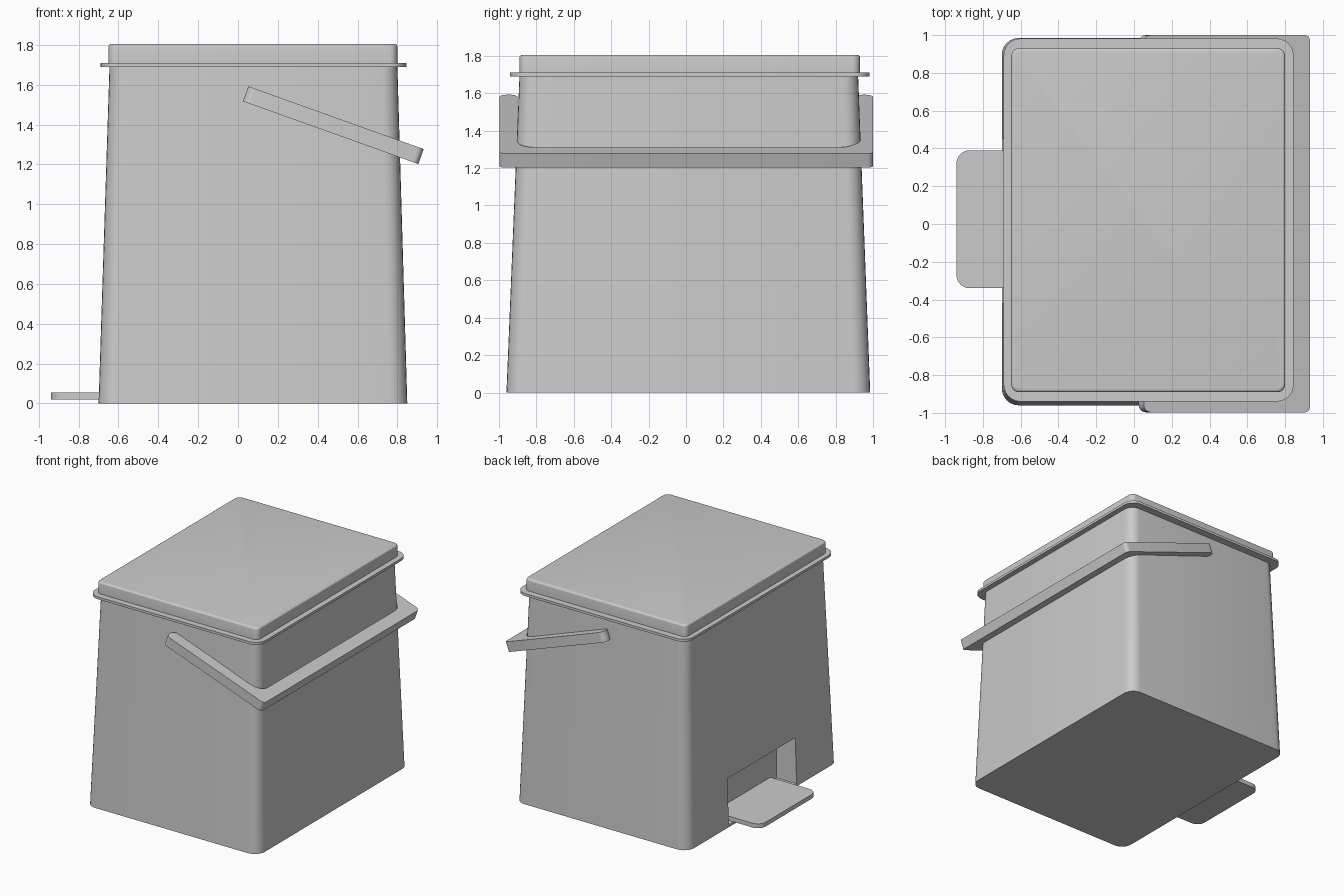
import bpy, bmesh, math
from mathutils import Vector, Matrix

cube = bpy.data.objects.get("Cube")
if cube:
    bpy.data.objects.remove(cube, do_unlink=True)

grey = bpy.data.materials.new("plain grey")
grey.use_nodes = True
colour = (0.6, 0.6, 0.6, 1)
grey.diffuse_color = colour
grey.node_tree.nodes["Principled BSDF"].inputs["Base Color"].default_value = colour


def rounded(corners, steps=6):
    """Right-angled outline of (x, y, radius) corners with arcs at each corner."""
    out = []
    for i, (x, y, r) in enumerate(corners):
        p = Vector((x, y))
        a = (Vector(corners[i - 1][:2]) - p).normalized()
        b = (Vector(corners[(i + 1) % len(corners)][:2]) - p).normalized()
        if r == 0:
            out.append(p)
            continue
        for k in range(steps + 1):
            t = math.pi / 2 * k / steps
            out.append(p + r * (a + b) - r * (b * math.cos(t) + a * math.sin(t)))
    return out


def rect(x0, x1, y0, y1, r):
    return rounded([(x0, y0, r), (x1, y0, r), (x1, y1, r), (x0, y1, r)])


def loft(name, sections):
    """Solid through (z, outline) sections, bottom first."""
    bm = bmesh.new()
    rings = [[bm.verts.new((p.x, p.y, z)) for p in pts] for z, pts in sections]
    bm.faces.new(rings[0][::-1])
    bm.faces.new(rings[-1])
    for low, high in zip(rings, rings[1:]):
        n = len(low)
        for i in range(n):
            j = (i + 1) % n
            bm.faces.new((low[i], low[j], high[j], high[i]))
    bmesh.ops.recalc_face_normals(bm, faces=bm.faces)
    mesh = bpy.data.meshes.new(name)
    bm.to_mesh(mesh)
    bm.free()
    mesh.materials.append(grey)
    obj = bpy.data.objects.new(name, mesh)
    bpy.context.collection.objects.link(obj)
    return obj


def smooth(obj):
    bpy.ops.object.select_all(action='DESELECT')
    obj.select_set(True)
    bpy.context.view_layer.objects.active = obj
    bpy.ops.object.shade_smooth_by_angle(angle=math.radians(30))


# Tapered bin body with a pedal recess cut in its side
body = loft("bin_body", [(0, rect(-0.70, 0.85, -0.96, 0.985, 0.09)),
                         (1.70, rect(-0.645, 0.80, -0.89, 0.92, 0.08))])
cutter = loft("recess_cutter", [(0.02, rect(-0.9, -0.52, -0.42, 0.45, 0.001)),
                                (0.39, rect(-0.9, -0.52, -0.42, 0.45, 0.001))])
cutter.hide_render = True
cut = body.modifiers.new("recess", 'BOOLEAN')
cut.operation = 'DIFFERENCE'
cut.object = cutter
bpy.context.view_layer.objects.active = body
bpy.ops.object.modifier_apply(modifier="recess")
bpy.data.objects.remove(cutter, do_unlink=True)

# Thin rim flange and softly bevelled lid
rim = loft("rim", [(1.69, rect(-0.69, 0.845, -0.94, 0.982, 0.09)),
                   (1.71, rect(-0.69, 0.845, -0.94, 0.982, 0.09))])


def lid_ring(inset):
    return rect(-0.65 + inset, 0.80 - inset, -0.89 + inset, 0.93 - inset, 0.04)


soft = 0.015
edge = [(1.79 + soft * math.sin(t), lid_ring(soft * (1 - math.cos(t))))
        for t in (k * math.pi / 8 for k in range(5))]
lid = loft("lid", [(1.71, lid_ring(0))] + edge)

# Foot pedal
foot = rounded([(-0.94, -0.34, 0.07), (-0.51, -0.34, 0),
                (-0.51, 0.39, 0), (-0.94, 0.39, 0.07)])
pedal = loft("foot_pedal", [(0.02, foot), (0.055, foot)])

# Tilted U-shaped carrying handle
length, inner = 0.935, 0.835
grip = rounded([(0, -0.997, 0.04), (length, -0.997, 0.03), (length, 1, 0.03),
                (0, 1, 0.04), (0, 0.91, 0.04), (inner, 0.91, 0.09),
                (inner, -0.9, 0.09), (0, -0.9, 0.04)])
handle = loft("carrying_handle", [(0, grip), (0.08, grip)])
handle.data.transform(Matrix.Translation((0.025, 0, 1.517))
                      @ Matrix.Rotation(math.radians(19.7), 4, 'Y'))

for part in (body, rim, lid, pedal, handle):
    smooth(part)
